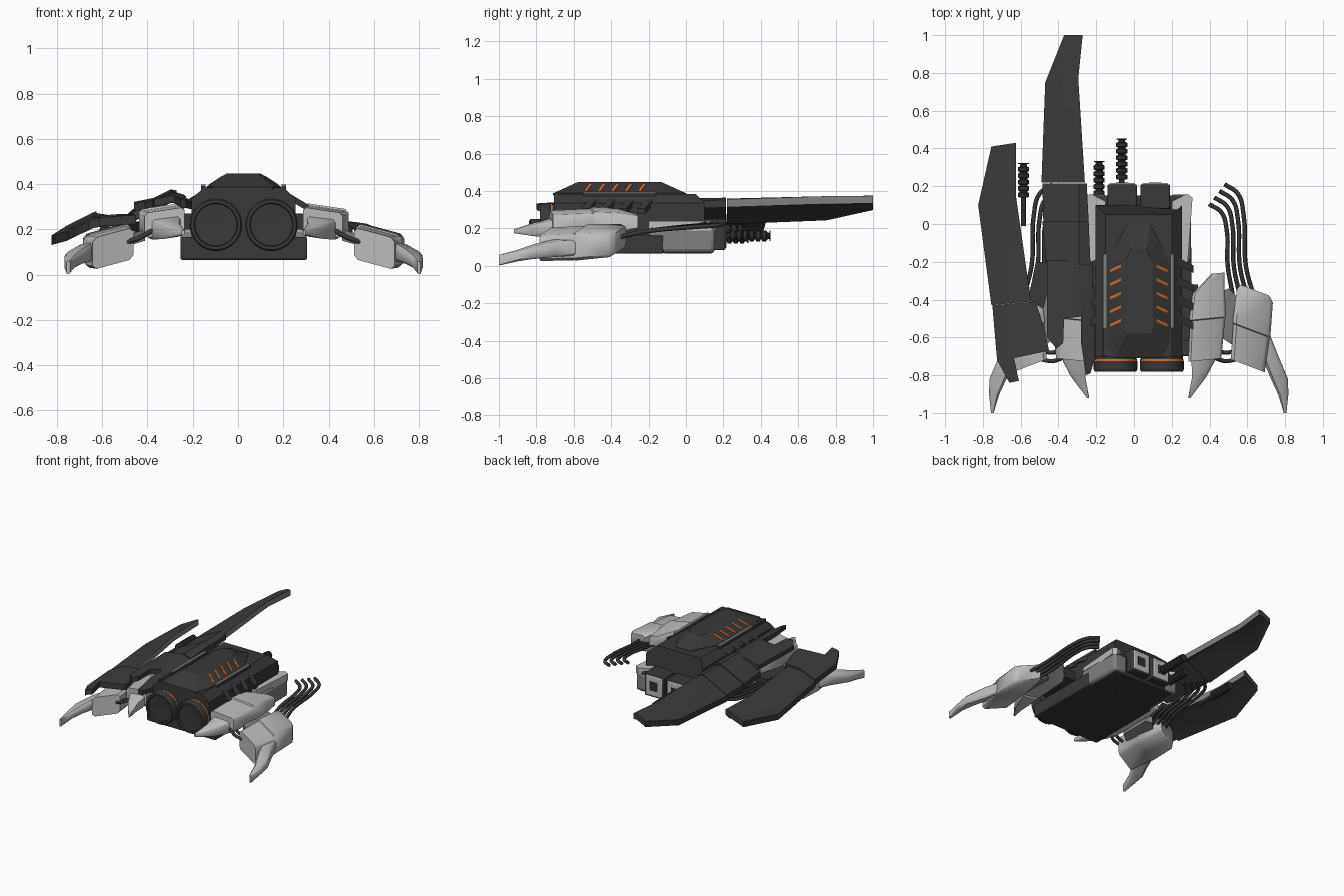
import bpy, bmesh, math

if "Cube" in bpy.data.objects:
    bpy.data.objects.remove(bpy.data.objects["Cube"])

CX = 0.025  # body centre line


def material(name, rgb):
    m = bpy.data.materials.new(name)
    m.diffuse_color = (*rgb, 1)
    m.use_nodes = True
    m.node_tree.nodes["Principled BSDF"].inputs["Base Color"].default_value = m.diffuse_color
    return m


DARK = material("charcoal hull", (0.04, 0.04, 0.041))
PLATE = material("dark wing plate", (0.045, 0.045, 0.046))
BLACK = material("black rubber", (0.028, 0.028, 0.029))
MID = material("mid grey metal", (0.22, 0.22, 0.22))
LIGHT = material("light grey shell", (0.5, 0.5, 0.5))
ORANGE = material("orange glow", (0.75, 0.15, 0.02))


def finish(name, bm, mats, angle=30, bevel=0):
    bmesh.ops.recalc_face_normals(bm, faces=bm.faces)
    me = bpy.data.meshes.new(name)
    bm.to_mesh(me)
    bm.free()
    for m in mats:
        me.materials.append(m)
    ob = bpy.data.objects.new(name, me)
    bpy.context.collection.objects.link(ob)
    if bevel:
        mod = ob.modifiers.new("bevel", 'BEVEL')
        mod.width, mod.segments = bevel, 2
    bpy.ops.object.select_all(action='DESELECT')
    ob.select_set(True)
    bpy.context.view_layer.objects.active = ob
    bpy.ops.object.shade_smooth_by_angle(angle=math.radians(angle))
    return ob


def mx(x, s):
    """Mirror x about the centre line when s is -1."""
    return x if s > 0 else 2 * CX - x


def skin(name, rings, mat, angle=30, bevel=0):
    bm = bmesh.new()
    vs = [[bm.verts.new(p) for p in r] for r in rings]
    n = len(vs[0])
    for a, b in zip(vs, vs[1:]):
        for i in range(n):
            bm.faces.new((a[i], a[(i + 1) % n], b[(i + 1) % n], b[i]))
    bm.faces.new(vs[0])
    bm.faces.new(vs[-1])
    return finish(name, bm, [mat], angle, bevel)


def box(name, x0, x1, y0, y1, z0, z1, mat, bevel=0, s=1):
    rings = [[(mx(x, s), y, z) for x, y in ((x0, y0), (x1, y0), (x1, y1), (x0, y1))] for z in (z0, z1)]
    return skin(name, rings, mat, bevel=bevel)


def slab(name, poly, zf, thick, mats, fold=None, s=1):
    """Folded plate: a top-view outline draped on a height rule; inner edges take the second colour."""
    bm = bmesh.new()
    bm.faces.new([bm.verts.new((x, y, 0)) for x, y in poly])
    if fold is not None:
        bmesh.ops.bisect_plane(bm, geom=bm.verts[:] + bm.edges[:] + bm.faces[:],
                               plane_co=(fold, 0, 0), plane_no=(1, 0, 0))
    ext = bmesh.ops.extrude_face_region(bm, geom=bm.faces[:])
    low = {v for v in ext["geom"] if isinstance(v, bmesh.types.BMVert)}
    for v in bm.verts:
        v.co.z = zf(v.co.x, v.co.y) - (thick if v in low else 0)
        v.co.x = mx(v.co.x, s)
    bm.normal_update()
    bmesh.ops.recalc_face_normals(bm, faces=bm.faces)
    bm.normal_update()
    if len(mats) > 1:
        for f in bm.faces:
            f.material_index = 1 if f.normal.x > 0.7 else 0
    bmesh.ops.triangulate(bm, faces=[f for f in bm.faces if len(f.verts) > 4])
    return finish(name, bm, mats)


def lathe(name, prof, cx, cz, mat, n=32):
    """Turned part about an axis along y; profile is (radius, y)."""
    rings = [[(cx + r * math.cos(2 * math.pi * i / n), y, cz + r * math.sin(2 * math.pi * i / n))
              for i in range(n)] for r, y in prof]
    return skin(name, rings, mat)


def pod(name, secs, shear, yaw, s, chamfer=0.25):
    """Loft of chamfered rectangles (y, x, z, width, height), tilted and yawed."""
    rings = []
    for y, cx, cz, w, h in secs:
        a, b = w / 2, h / 2
        c = min(a, b) * chamfer
        pts = [(-a + c, -b), (a - c, -b), (a, -b + c), (a, b - c), (a - c, b), (-a + c, b), (-a, b - c), (-a, -b + c)]
        rings.append([(mx(cx + u, s), y + yaw * u, cz + v + shear * u) for u, v in pts])
    return skin(name, rings, LIGHT, angle=48)


def cable(name, pts, r, s=1):
    cu = bpy.data.curves.new(name, 'CURVE')
    cu.dimensions = '3D'
    cu.bevel_depth, cu.bevel_resolution, cu.use_fill_caps = r, 2, True
    sp = cu.splines.new('BEZIER')
    sp.bezier_points.add(len(pts) - 1)
    for b, (x, y, z) in zip(sp.bezier_points, pts):
        b.co = (mx(x, s), y, z)
        b.handle_left_type = b.handle_right_type = 'AUTO'
    cu.resolution_u = 6
    cu.materials.append(DARK)
    ob = bpy.data.objects.new(name, cu)
    bpy.context.collection.objects.link(ob)
    bpy.ops.object.select_all(action='DESELECT')
    ob.select_set(True)
    bpy.context.view_layer.objects.active = ob
    bpy.ops.object.convert(target='MESH')


# Main body: lower hull, upper hull, deck and canopy
box("lower_hull", -0.255, 0.305, -0.70, -0.12, 0.065, 0.165, DARK, 0.008)
box("rear_hull", -0.235, 0.285, -0.13, 0.15, 0.067, 0.22, DARK, 0.015)
prof = [(-0.23, 0.1), (0.23, 0.1), (0.23, 0.335), (0.175, 0.385), (-0.175, 0.385), (-0.23, 0.335)]
skin("upper_hull", [[(CX + x, y - (0.05 if y > 0 and z > 0.35 else 0), z) for x, z in prof]
                    for y in (-0.705, 0.1)], DARK)
base = [(-.13, -.71), (.13, -.71), (.165, -.62), (.165, -.2), (.06, 0), (-.06, 0), (-.165, -.2), (-.165, -.62)]
top = [(-.06, -.58), (.06, -.58), (.075, -.55), (.075, -.2), (.04, -.13), (-.04, -.13), (-.075, -.2), (-.075, -.55)]
skin("canopy", [[(CX + x, y, z) for x, y in p] for p, z in ((base, 0.375), (base, 0.388), (top, 0.447))], DARK, 20)

for s, side in ((1, "right"), (-1, "left")):
    # Front drum with rim, recessed face and orange ring in a groove
    dx = mx(0.148, s)
    lathe(side + "_front_drum", [(0.112, -0.69), (0.112, -0.724), (0.116, -0.726), (0.116, -0.77), (0.11, -0.78),
                                 (0.096, -0.78), (0.093, -0.765), (0.01, -0.76)], dx, 0.22, DARK)
    lathe(side + "_drum_glow_ring", [(0.11, -0.724), (0.1152, -0.724), (0.1152, -0.714), (0.11, -0.714)], dx, 0.22, ORANGE)
    # Rear exhaust boxes with light square frames, and side cheeks
    box(side + "_rear_exhaust", 0.035, 0.19, 0.08, 0.21, 0.085, 0.25, DARK, 0.006, s)
    box(side + "_exhaust_frame", 0.045, 0.18, 0.2, 0.217, 0.095, 0.24, LIGHT, 0.006, s)
    box(side + "_exhaust_hole", 0.08, 0.145, 0.215, 0.219, 0.135, 0.2, BLACK, 0, s)
    box(side + "_rear_cheek", 0.19, 0.303, -0.2, 0.155, 0.07, 0.205, MID, 0.02, s)
    slab(side + "_cheek_cap", [(0.2, -0.2), (0.285, -0.2), (0.31, 0.14), (0.28, 0.16), (0.2, 0.12)],
         lambda x, y: 0.24, 0.05, [LIGHT], s=s)
    # Deck rail, cooling fins and glowing slits
    box(side + "_deck_rail", 0.193, 0.213, -0.7 if s < 0 else -0.55, -0.16, 0.35, 0.392, DARK, 0, s)
    box(side + "_rail_cap", 0.193, 0.213, -0.55, -0.16, 0.391, 0.397, MID, 0, s)
    for i in range(4):
        y = -0.2 - 0.1 * i
        slab(side + "_cooling_fin", [(0.2, y), (0.2, y + 0.04), (0.315, y - 0.02), (0.315, y - 0.06)],
             lambda x, y: 0.375 - 0.6 * (x - 0.2), 0.03, [DARK], s=s)
    for i in range(5):
        y = -0.228 - 0.072 * i
        slab(side + "_glow_slit", [(0.118, y), (0.118, y + 0.014), (0.178, y - 0.014), (0.178, y - 0.028)],
             lambda x, y: 0.438 - 0.656 * (x - 0.118), 0.009, [ORANGE], s=s)
    # Light pods with claws
    pod(side + "_inner_pod", [(-0.26, .445, .235, .07, .07), (-0.36, .395, .24, .17, .11), (-0.5, .39, .245, .195, .115),
                              (-0.505, .39, .24, .187, .107), (-0.72, .375, .23, .175, .11)], -0.15, 0.1, s)
    pod(side + "_inner_claw", [(-0.65, .38, .215, .14, .1), (-0.73, .365, .205, .12, .085),
                               (-0.81, .345, .195, .075, .065), (-0.92, .293, .185, .012, .02)], -0.15, 0, s)
    pod(side + "_outer_pod", [(-0.35, .64, .14, .15, .11), (-0.38, .64, .135, .19, .135), (-0.56, .622, .125, .2, .15),
                              (-0.565, .622, .122, .192, .142), (-0.75, .602, .115, .18, .14)], -0.27, -0.38, s)
    pod(side + "_outer_claw", [(-0.56, .695, .1, .03, .08), (-0.7, .72, .095, .09, .085), (-0.82, .77, .075, .09, .065),
                               (-0.9, .79, .055, .055, .055), (-1.0, .8, .03, .014, .055)], -0.2, 0, s, 0.4)
    # Links between body and pods
    slab(side + "_pod_hinge", [(0.46, -0.36), (0.5, -0.34), (0.58, -0.42), (0.55, -0.66), (0.46, -0.6)],
         lambda x, y: 0.2 - 0.3 * (x - 0.46), 0.05, [MID], s=s)
    box(side + "_body_arm", 0.24, 0.34, -0.62, -0.32, 0.2, 0.27, DARK, 0, s)
    for k in (0, 1):
        y = -0.68 - 0.045 * k
        cable(side + "_short_hose", [(0.42, y + 0.02, 0.2), (0.48, y, 0.165), (0.55, y + 0.01, 0.14)], 0.011, s)
    # Trailing cables
    for i in range(4):
        cable(side + "_trailing_cable",
              [(.63 - .036 * i, -.37, .15), (.592 - .032 * i, -.22, .183), (.58 - .03 * i, .05 - .025 * i, .208),
               (.55 - .029 * i, .16 - .033 * i, .216), (.48 - .027 * i, .21 - .035 * i, .225)], 0.0115, s)


# Dark folded wing plates, left side only
def inner_z(x, y):
    d = x + 0.29
    return 0.37 + 0.02 * (y - 0.5) + (0.5 * d if d < 0 else -0.3 * d)


def outer_z(x, y):
    d = x + 0.63
    return 0.267 + 0.03 * y + (0.5 * d if d < 0 else 0.05 * d)


slab("inner_wing_blade", [(-.49, .22), (-.47, .75), (-.37, 1), (-.272, 1), (-.295, .77), (-.26, .22)],
     inner_z, 0.042, [PLATE, MID], -0.3)
slab("inner_wing_plate_rear", [(-.48, .01), (-.485, .215), (-.25, .215), (-.24, .01)], inner_z, 0.04, [PLATE], -0.29)
slab("inner_wing_plate_middle", [(-.465, -.205), (-.485, .015), (-.24, .015), (-.23, -.22)],
     lambda x, y: inner_z(x, y) + 0.008, 0.04, [PLATE], -0.29)
slab("inner_wing_plate_front", [(-.46, -.19), (-.22, -.2), (-.205, -.7), (-.23, -.79), (-.255, -.8), (-.28, -.63),
                                (-.28, -.49), (-.37, -.5), (-.375, -.63), (-.41, -.66), (-.46, -.6)],
     lambda x, y: inner_z(x, y) + (0.05 * (-0.29 - x) / 0.17 if x < -0.29 else 0), 0.032, [PLATE], -0.29)
slab("outer_wing_blade", [(-.755, -.43), (-.825, .1), (-.755, .41), (-.625, .43), (-.625, .15), (-.545, -.41)],
     outer_z, 0.042, [PLATE, MID], -0.64)
slab("outer_wing_plate_front", [(-.75, -.43), (-.52, -.41), (-.47, -.57), (-.45, -.67), (-.635, -.71), (-.61, -.83),
                                (-.66, -.84), (-.725, -.72)],
     lambda x, y: outer_z(x, y) + 0.008, 0.04, [PLATE], -0.64)
slab("wing_joint", [(-.48, -.45), (-.42, -.2), (-.52, -.2), (-.56, -.4)], lambda x, y: 0.23, 0.04, [DARK])

# Ribbed rear rods
for x, z, y0, n in ((-0.065, 0.16, 0.235, 6), (-0.185, 0.15, 0.15, 5), (-0.585, 0.19, 0.14, 5)):
    prof = [(0.014, y0 - 0.15), (0.014, y0)]
    for i in range(n):
        y = y0 + 0.034 * i
        prof += [(0.02, y), (0.03, y + 0.004), (0.03, y + 0.024), (0.02, y + 0.028)]
    prof += [(0.016, prof[-1][1] + 0.012), (0.028, prof[-1][1] + 0.014), (0.028, prof[-1][1] + 0.02)]
    lathe("ribbed_rod", prof, x, z, BLACK, 16)
